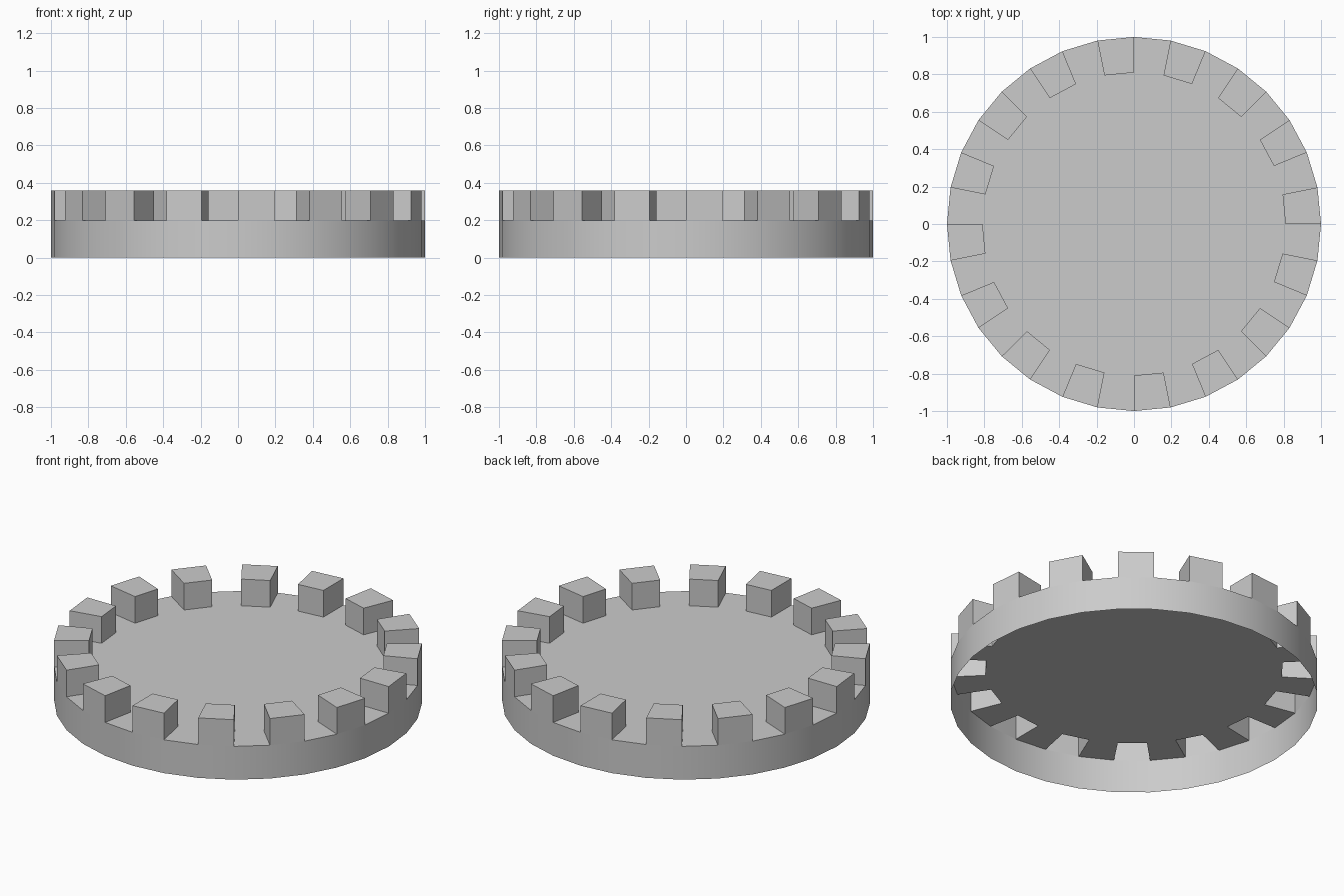
import bpy, bmesh
from math import cos, sin, tau

if "Cube" in bpy.data.objects:
    bpy.data.objects.remove(bpy.data.objects["Cube"])

SIDES, R_OUT, R_IN = 32, 1.0, 0.81
Z_DECK, Z_TOP = 0.2, 0.36

bm = bmesh.new()


def ring(radius, z):
    return [bm.verts.new((radius * cos(tau * i / SIDES), radius * sin(tau * i / SIDES), z))
            for i in range(SIDES)]


# outer wall (open underneath), deck ring and centre disc
base, rim, inner = ring(R_OUT, 0), ring(R_OUT, Z_DECK), ring(R_IN, Z_DECK)
bm.faces.new(inner)
deck = []
for i in range(SIDES):
    j = (i + 1) % SIDES
    wall = bm.faces.new((base[i], base[j], rim[j], rim[i]))
    wall.smooth = True
    deck.append(bm.faces.new((rim[i], rim[j], inner[j], inner[i])))

# raise every second deck segment into a hollow tooth
teeth = bmesh.ops.extrude_discrete_faces(bm, faces=deck[::2])["faces"]
bm.normal_update()
for top in teeth:
    for v in top.verts:
        v.co.z = Z_TOP

# close the tooth sides down to the deck
bm.verts.ensure_lookup_table()
for k, top in enumerate(teeth):
    low = {}
    i = min(range(0, SIDES, 2), key=lambda n: (
        top.calc_center_median().xy
        - (rim[n].co + rim[(n + 1) % SIDES].co + inner[n].co + inner[(n + 1) % SIDES].co).xy / 4).length)
    j = (i + 1) % SIDES
    for v in top.verts:
        low[v] = min((rim[i], rim[j], inner[i], inner[j]), key=lambda d: (d.co.xy - v.co.xy).length)
    for loop in list(top.loops):
        a, b = loop.vert, loop.link_loop_next.vert
        if not any(low[a] in f.verts and b in f.verts for f in a.link_faces):
            bm.faces.new((low[a], low[b], b, a))

mesh = bpy.data.meshes.new("toothed_cap")
bm.to_mesh(mesh)
bm.free()
cap = bpy.data.objects.new("toothed_cap", mesh)
bpy.context.collection.objects.link(cap)
